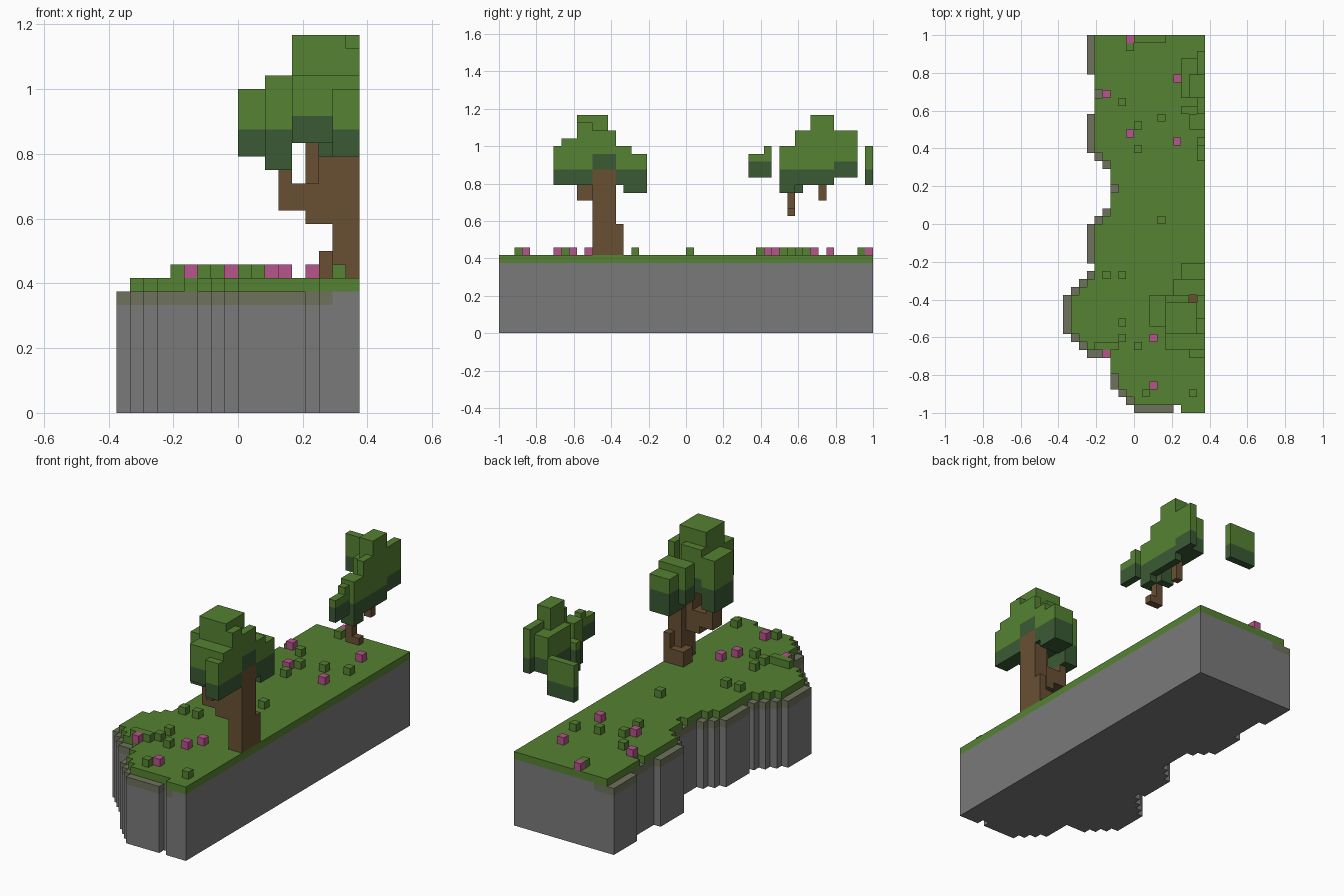
import bpy
import bmesh
from mathutils import Vector

UNIT = 1 / 24                    # edge length of one block
NX, NY = 18, 48                  # blocks across and along
ORIGIN = Vector((-NX / 2, -NY / 2, 0))

old = bpy.data.objects.get("Cube")
if old:
    bpy.data.objects.remove(old, do_unlink=True)


def linear(c):
    c /= 255
    return c / 12.92 if c <= 0.04045 else ((c + 0.055) / 1.055) ** 2.4


def material(name, *rgb):
    colour = (*map(linear, rgb), 1)
    mat = bpy.data.materials.new(name)
    mat.use_nodes = True
    mat.diffuse_color = colour
    mat.node_tree.nodes["Principled BSDF"].inputs["Base Color"].default_value = colour
    return mat


STONE = material("stone grey", 122, 122, 122)
MOSS = material("mossy stone", 110, 113, 93)
GRASS = material("leaf green", 85, 130, 50)
SHADE = material("dark leaf green", 58, 90, 52)
BARK = material("bark brown", 105, 80, 52)
PETAL = material("flower pink", 182, 85, 140)


def build(name, cells, rule=None):
    """Make one mesh from the outer faces of a {(i, j, k): material} dictionary."""
    mats = []
    bm = bmesh.new()
    for cell, mat in cells.items():
        for axis in range(3):
            for side in (0, 1):
                step = [0, 0, 0]
                step[axis] = 2 * side - 1
                if tuple(a + b for a, b in zip(cell, step)) in cells:
                    continue
                corners = [(0, 0), (1, 0), (1, 1), (0, 1)]
                if not side:
                    corners.reverse()
                verts = []
                for u, v in corners:
                    p = Vector(cell)
                    p[axis] += side
                    p[(axis + 1) % 3] += u
                    p[(axis + 2) % 3] += v
                    verts.append(bm.verts.new((p + ORIGIN) * UNIT))
                face = bm.faces.new(verts)
                chosen = rule(cell, step, mat) if rule else mat
                if chosen not in mats:
                    mats.append(chosen)
                face.material_index = mats.index(chosen)
    bmesh.ops.remove_doubles(bm, verts=bm.verts, dist=UNIT / 50)
    bmesh.ops.dissolve_limit(bm, angle_limit=0.01, verts=bm.verts, edges=bm.edges,
                             delimit={'MATERIAL'})
    mesh = bpy.data.meshes.new(name)
    bm.to_mesh(mesh)
    bm.free()
    for mat in mats:
        mesh.materials.append(mat)
    obj = bpy.data.objects.new(name, mesh)
    bpy.context.collection.objects.link(obj)
    return obj


def boxes(box_list, mat):
    """Fill block ranges given as (i0, i1, j0, j1, k0, k1)."""
    return {(i, j, k): mat for a, b, c, d, e, f in box_list
            for i in range(a, b) for j in range(c, d) for k in range(e, f)}


def foliage(name, box_list):
    """Leaf clumps whose lowest blocks are dark."""
    cells = {}
    for box in box_list:
        dark_top = max(21, box[4] + 2)
        for cell in boxes([box], GRASS):
            cells.setdefault(cell, SHADE if cell[2] < dark_top else GRASS)
    build(name, cells)


# Cliff: rows from front to back as (row count, first stone block, first grass block)
SHORE = [(1, 9, 15), (1, 8, 9), (1, 7, 8), (2, 6, 7), (2, 6, 6), (1, 3, 5), (1, 2, 3),
         (1, 1, 2), (5, 0, 1), (1, 1, 2), (1, 2, 3), (1, 3, 4), (1, 4, 4), (5, 3, 4),
         (1, 4, 5), (1, 5, 6), (2, 6, 6), (1, 6, 7), (2, 6, 6), (1, 5, 6), (1, 4, 5),
         (5, 3, 4), (2, 4, 4), (1, 4, 5), (2, 4, 4), (5, 3, 4)]
cliff = {}
row = 0
for count, stone, grass in SHORE:
    cliff.update(boxes([(stone, NX, row, row + count, 0, 9)], STONE))
    cliff.update(boxes([(grass, NX, row, row + count, 9, 10)], GRASS))
    row += count
for k in range(9):               # notch in the front edge
    del cliff[14, 0, k]


def moss_rule(cell, step, mat):
    i, j, k = cell
    back_wall = step[1] == 1 and j == NY - 1 and i > 5
    if mat == STONE and k == 8 and i < 16 and not back_wall:
        return MOSS
    return mat


build("cliff", cliff, moss_rule)

# Small plants on the grass
FLOWERS = [(8, 47), (14, 42), (5, 40), (8, 35), (14, 34), (11, 9), (5, 7), (11, 3), (12, 11)]
BUSHES = [(8, 46), (7, 39), (12, 37), (9, 36), (9, 33), (12, 24), (7, 17), (5, 17), (7, 11),
          (7, 9), (4, 8), (5, 8), (6, 8), (9, 8), (10, 2), (16, 2), (15, 38)]
build("flowers", {(i, j, 10): PETAL for i, j in FLOWERS})
build("bushes", {(i, j, 10): GRASS for i, j in BUSHES})

# Front tree: trunk with root, side branch and leaf clumps
build("front_tree_trunk", boxes([
    (16, 18, 12, 15, 10, 21),    # trunk
    (17, 18, 15, 16, 10, 14),    # root
    (15, 17, 14, 16, 10, 12),    # foot
    (14, 17, 12, 14, 14, 16),    # branch
    (15, 16, 12, 14, 16, 19),
    (12, 15, 12, 14, 15, 17),
    (12, 13, 12, 14, 17, 18),
    (14, 15, 10, 12, 17, 20),
], BARK))
foliage("front_tree_leaves", [
    (13, 16, 8, 11, 20, 25),
    (16, 18, 7, 12, 19, 24),
    (16, 18, 8, 10, 19, 25),
    (13, 17, 10, 14, 21, 28),
    (13, 16, 10, 15, 20, 26),
    (17, 18, 10, 12, 19, 27),
    (17, 18, 11, 15, 21, 26),
    (11, 13, 11, 15, 18, 25),
    (14, 18, 15, 17, 19, 24),
    (15, 18, 16, 19, 18, 23),
])

# Back tree: cut by the right edge, so its parts hang separately
build("back_tree_branches", boxes([
    (16, 18, 37, 38, 15, 16),
    (16, 17, 37, 38, 16, 18),
    (16, 17, 41, 42, 17, 20),
], BARK))
foliage("back_tree_leaves", [
    (16, 18, 36, 38, 18, 24),
    (15, 17, 38, 39, 18, 22),
    (17, 18, 38, 43, 19, 26),
    (17, 18, 43, 46, 20, 26),
    (16, 18, 40, 43, 20, 28),
    (15, 17, 40, 45, 20, 25),
])
foliage("back_tree_side_leaves", [(17, 18, 32, 34, 20, 23), (17, 18, 34, 35, 20, 24)])
foliage("back_tree_leaf_slab", [(9, 13, 47, 48, 19, 24)])
